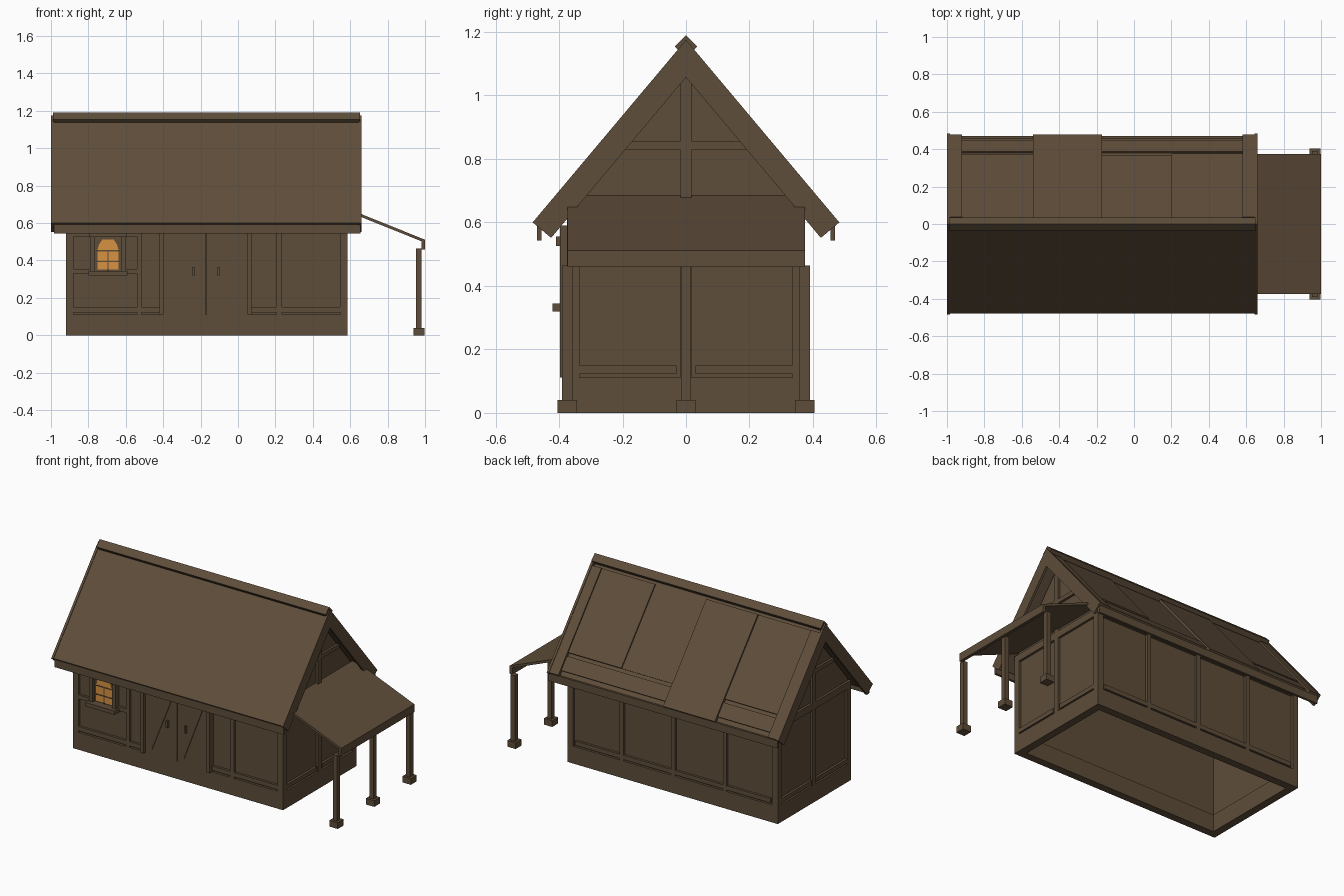
import bpy, bmesh, math

if "Cube" in bpy.data.objects:
    bpy.data.objects.remove(bpy.data.objects["Cube"])

def material(name, rgb):
    m = bpy.data.materials.new(name)
    m.diffuse_color = (*rgb, 1)
    m.use_nodes = True
    m.node_tree.nodes["Principled BSDF"].inputs["Base Color"].default_value = m.diffuse_color
    return m

WOOD = material("brown timber", (0.112, 0.074, 0.042))
GLOW = material("amber glass", (0.68, 0.29, 0.055))

def prism(name, pts, a, b, axis="x", mat=WOOD):
    """Extrude a 2D outline along x (pts are y,z) or along y (pts are x,z)."""
    bm = bmesh.new()
    place = (lambda p, d: (d, p[0], p[1])) if axis == "x" else (lambda p, d: (p[0], d, p[1]))
    lo = [bm.verts.new(place(p, a)) for p in pts]
    hi = [bm.verts.new(place(p, b)) for p in pts]
    bm.faces.new(lo)
    bm.faces.new(hi)
    n = len(pts)
    for i in range(n):
        j = (i + 1) % n
        bm.faces.new((lo[i], lo[j], hi[j], hi[i]))
    bmesh.ops.recalc_face_normals(bm, faces=bm.faces)
    me = bpy.data.meshes.new(name)
    bm.to_mesh(me)
    bm.free()
    me.materials.append(mat)
    ob = bpy.data.objects.new(name, me)
    bpy.context.collection.objects.link(ob)
    return ob

def box(name, x0, x1, y0, y1, z0, z1, mat=WOOD):
    return prism(name, [(y0, z0), (y1, z0), (y1, z1), (y0, z1)], x0, x1, "x", mat)

X0, X1, Y = -0.92, 0.585, 0.375          # outside of the body
CX0, CX1, CY = X0 + 0.015, X1 - 0.015, Y - 0.015   # recessed wall panels
TOP = 0.645

# Foundation ring and wall panels (open underneath)
for s, n in ((-1, "front"), (1, "back")):
    box(n + "_foundation", X0, X1, *sorted((s * Y, s * (Y - 0.05))), 0, 0.112)
    box(n + "_wall", CX0, CX1, *sorted((s * CY, s * (CY - 0.025))), 0.1, 0.66)
    box(n + "_top_plate", X0, X1, *sorted((s * Y, s * (CY - 0.01))), 0.6, TOP)
gable = [(-CY, 0.1), (CY, 0.1), (CY, 0.66), (0, 1.09), (-CY, 0.66)]
for n, xo, xc, d in (("left", X0, CX0, 1), ("right", X1, CX1, -1)):
    box(n + "_foundation", *sorted((xo, xo + d * 0.05)), -Y + 0.05, Y - 0.05, 0, 0.112)
    prism(n + "_gable_wall", gable, *sorted((xc, xc + d * 0.025)))
    xs = sorted((xo, xc + d * 0.005))
    # Gable timbers
    box(n + "_tie_beam", *xs, -Y, Y, 0.6, TOP)
    box(n + "_king_post", *xs, -0.018, 0.018, TOP, 1.08)
    box(n + "_collar_beam", *xs, -0.2, 0.2, 0.83, 0.857)
    box(n + "_middle_post", *xs, -0.018, 0.018, 0.112, 0.6)
    for s in (-1, 1):
        box(n + "_corner_post", *sorted((xo, xo + d * 0.04)),
            *sorted((s * Y, s * (Y - 0.04))), 0.112, TOP)
        box(n + "_sill_rail", *xs, *sorted((s * 0.03, s * 0.335)), 0.122, 0.15)

# Back wall framing
back = [X0 + 0.04, -0.54, -0.17, 0.2, X1 - 0.04]
for x in back[1:-1]:
    box("back_post", x - 0.014, x + 0.014, CY - 0.005, Y, 0.112, 0.6)
for a, b in zip(back, back[1:]):
    box("back_sill_rail", a + 0.014, b - 0.014, CY - 0.005, Y, 0.122, 0.15)

# Front wall framing
for a, b in ((-0.54, -0.515), (0.205, 0.235)):
    box("front_post", a, b, -Y, -CY + 0.005, 0.112, 0.6)
for a, b in ((-0.88, -0.54), (-0.515, -0.42), (0.075, 0.205), (0.235, 0.545)):
    box("front_sill_rail", a, b, -Y, -CY + 0.005, 0.122, 0.15)
for a, b in ((-0.88, -0.79), (-0.60, -0.54)):
    box("window_side_rail", a, b, -Y, -CY + 0.005, 0.33, 0.355)
    box("window_side_rail", a, b, -Y, -CY + 0.005, 0.528, 0.55)

# Double doors with diagonal braces and handles
for a, b in ((-0.422, -0.398), (0.05, 0.075)):
    box("door_jamb", a, b, -0.397, -CY, 0.112, 0.59)
for a, b, h in ((-0.398, -0.173, -0.237), (-0.169, 0.05, -0.105)):
    box("door_leaf", a, b, -0.378, -CY, 0.112, 0.59)
    prism("door_brace", [(a + 0.02, 0.15), (a + 0.05, 0.15), (b - 0.02, 0.54), (b - 0.05, 0.54)],
          -0.383, -0.378, "y")
    box("door_handle", h - 0.006, h + 0.006, -0.393, -0.378, 0.32, 0.365)

# Window: frame, sill, lintel, arched amber glass, glazing bars
for a, b in ((-0.79, -0.765), (-0.625, -0.60)):
    box("window_jamb", a, b, -0.395, -CY, 0.345, 0.53)
box("window_sill", -0.80, -0.59, -0.42, -CY, 0.32, 0.345)
box("window_lintel", -0.795, -0.595, -0.41, -CY, 0.525, 0.555)
cx = -0.695
box("window_backing", -0.765, -0.625, -0.37, -CY, 0.345, 0.53)
prism("window_glass", [(cx - 0.057, 0.352), (cx + 0.057, 0.352), (cx + 0.057, 0.455), (cx + 0.048, 0.485),
      (cx + 0.03, 0.512), (cx - 0.03, 0.512), (cx - 0.048, 0.485), (cx - 0.057, 0.455)],
      -0.376, -0.37, "y", GLOW)
box("glazing_bar_upright", cx - 0.003, cx + 0.003, -0.379, -0.37, 0.345, 0.455)
for z in (0.395, 0.452):
    box("glazing_bar_cross", cx - 0.057, cx + 0.057, -0.379, -0.37, z - 0.003, z + 0.003)

# Roof: s runs down the slope from the apex, t is the offset off the slope
APEX, ANG = 1.175, math.atan(1.19)
C, S = math.cos(ANG), math.sin(ANG)
LEN = 0.483 / C

def slab(name, side, x0, x1, s0, s1, t0, t1):
    def pt(s, t):
        if s is None:                       # mitred at the ridge
            return (0, APEX + t / C)
        return (side * (s * C + t * S), APEX - s * S + t * C)
    prism(name, [pt(s0, t1), pt(s1, t1), pt(s1, t0), pt(s0, t0)], x0, x1)

for side in (-1, 1):
    for a, b in ((-1.0, -0.985), (0.645, 0.66)):
        slab("bargeboard", side, a, b, None, LEN, -0.076, 0)
    slab("roof_deck", side, -0.985, 0.645, None, LEN - 0.008, -0.045, -0.025)
    box("eave_fascia", -0.985, 0.655, *sorted((side * 0.47, side * 0.455)), 0.543, 0.592)
slab("front_roof_sheet", -1, -0.985, 0.645, 0.045, LEN - 0.004, -0.025, -0.003)

# Back roof: panels of slightly different height and length
for name, a, b, end, t in (("edge_sheet", -0.985, -0.92, LEN - 0.004, -0.003),
                           ("back_sheet", -0.92, -0.54, 0.598, -0.014),
                           ("raised_back_sheet", -0.54, -0.17, LEN - 0.004, -0.004),
                           ("back_sheet", -0.17, 0.2, 0.598, -0.019),
                           ("back_sheet", 0.2, 0.58, 0.598, -0.011),
                           ("edge_sheet", 0.58, 0.645, LEN - 0.004, -0.003)):
    slab(name, 1, a, b, 0.06, end, -0.025, t)
for a, b in ((-0.92, -0.54), (-0.17, 0.58)):
    slab("back_eave_batten", 1, a, b, 0.62, 0.712, -0.025, -0.014)

# Diamond ridge beam
prism("ridge_beam", [(0, 1.19), (0.036, 1.154), (0, 1.118), (-0.036, 1.154)], -0.99, 0.653)

# Lean-to porch on the right
prism("porch_roof", [(0.57, 0.668), (0.57, 0.684), (1.0, 0.511), (1.0, 0.495)], -0.373, 0.375, "y")
box("porch_fascia", 0.98, 1.0, -0.373, 0.375, 0.46, 0.505)
for y in (-0.374, 0, 0.374):
    box("porch_post", 0.952, 0.982, y - 0.016, y + 0.016, 0.04, 0.465)
    box("porch_foot", 0.937, 0.997, y - 0.03, y + 0.03, 0, 0.04)
